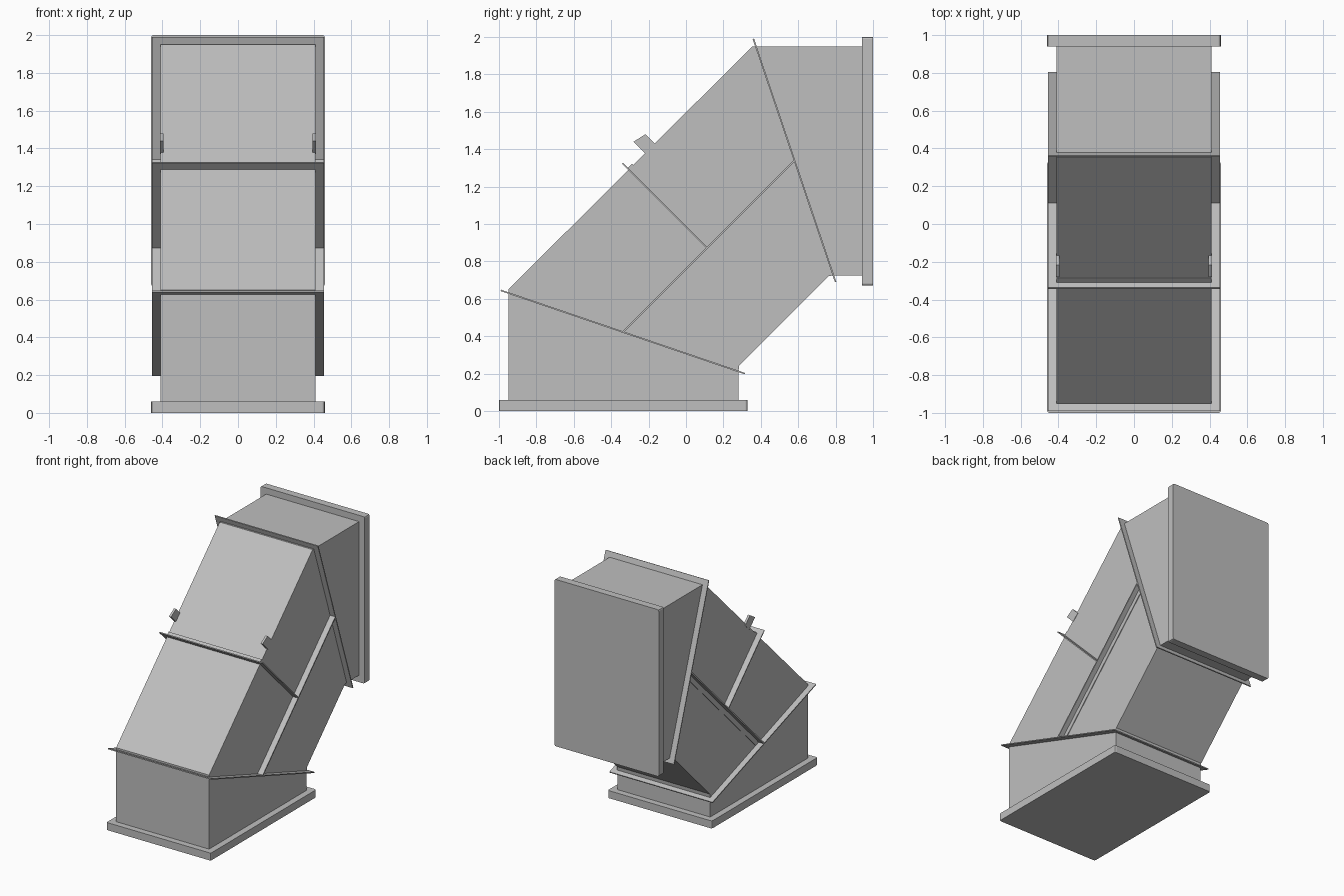
import bpy, bmesh
from mathutils import Vector

old = bpy.data.objects.get("Cube")
if old:
    bpy.data.objects.remove(old, do_unlink=True)

metal = bpy.data.materials.new("galvanised grey")
metal.use_nodes = True
grey = (0.52, 0.52, 0.52, 1)
metal.diffuse_color = grey
metal.node_tree.nodes["Principled BSDF"].inputs["Base Color"].default_value = grey

BODY = 0.41   # half width of the duct
RIM = 0.455   # half width of the stiffening ribs


def prism(name, profile, x0, x1):
    """Extrude a (y, z) profile from x0 to x1."""
    bm = bmesh.new()
    base = bm.faces.new([bm.verts.new((x0, y, z)) for y, z in profile])
    ext = bmesh.ops.extrude_face_region(bm, geom=[base])
    moved = [v for v in ext["geom"] if isinstance(v, bmesh.types.BMVert)]
    bmesh.ops.translate(bm, verts=moved, vec=(x1 - x0, 0, 0))
    bmesh.ops.recalc_face_normals(bm, faces=bm.faces[:])
    mesh = bpy.data.meshes.new(name)
    bm.to_mesh(mesh)
    bm.free()
    mesh.materials.append(metal)
    ob = bpy.data.objects.new(name, mesh)
    bpy.context.collection.objects.link(ob)
    return ob


def strip(name, a, b, thick, x0, x1):
    """Flat bar whose side outline follows the line a-b."""
    a, b = Vector(a), Vector(b)
    d = (b - a).normalized()
    n = Vector((-d.y, d.x)) * thick / 2
    return prism(name, [a + n, b + n, b - n, a - n], x0, x1)


def end_flange(name, y0, y1, z0, z1, axis):
    """Rectangular flange with its four outer corners clipped."""
    ob = prism(name, [(y0, z0), (y1, z0), (y1, z1), (y0, z1)], -0.46, 0.46)
    bm = bmesh.new()
    bm.from_mesh(ob.data)
    corners = [e for e in bm.edges
               if abs((e.verts[0].co - e.verts[1].co).normalized()[axis]) > 0.9]
    bmesh.ops.bevel(bm, geom=corners, offset=0.012, segments=2,
                    profile=0.5, affect='EDGES')
    bm.to_mesh(ob.data)
    bm.free()


# End flanges
end_flange("bottom_flange", -1, 0.33, 0, 0.06, 2)
end_flange("back_flange", 0.94, 1, 0.67, 2, 1)

# Three mitred duct sections
prism("lower_duct", [(-0.95, 0.05), (0.28, 0.05), (0.28, 0.21), (-0.95, 0.635)], -BODY, BODY)
prism("middle_duct", [(-0.95, 0.635), (0.28, 0.21), (0.285, 0.245),
                      (0.76, 0.72), (0.785, 0.725), (0.355, 1.95), (-0.95, 0.65)], -BODY, BODY)
prism("upper_duct", [(0.355, 1.95), (0.785, 0.725), (0.95, 0.725), (0.95, 1.95)], -BODY, BODY)

# Joint plates and the rib across the middle section
strip("lower_joint_plate", (-0.99, 0.645), (0.315, 0.2), 0.008, -RIM, RIM)
strip("upper_joint_plate", (0.36, 1.99), (0.8, 0.69), 0.008, -RIM, RIM)
strip("cross_rib", (-0.34, 1.325), (0.11, 0.875), 0.008, -RIM, RIM)
strip("cross_rib_foot", (-0.312, 1.291), (-0.285, 1.318), 0.012, -BODY, BODY)

# Side angle ribs and lifting lugs, on both sides
for side, s in (("left", 1), ("right", -1)):
    strip(side + "_long_rib", (-0.335, 0.425), (0.58, 1.34), 0.01, s * 0.4, s * RIM)
    strip(side + "_long_rib_foot", (-0.3, 0.43), (0.575, 1.305), 0.04, s * 0.4, s * 0.415)
    prism(side + "_lifting_lug", [(-0.28, 1.44), (-0.217, 1.48), (-0.155, 1.42),
                                  (-0.21, 1.37)], s * 0.395, s * 0.413)
